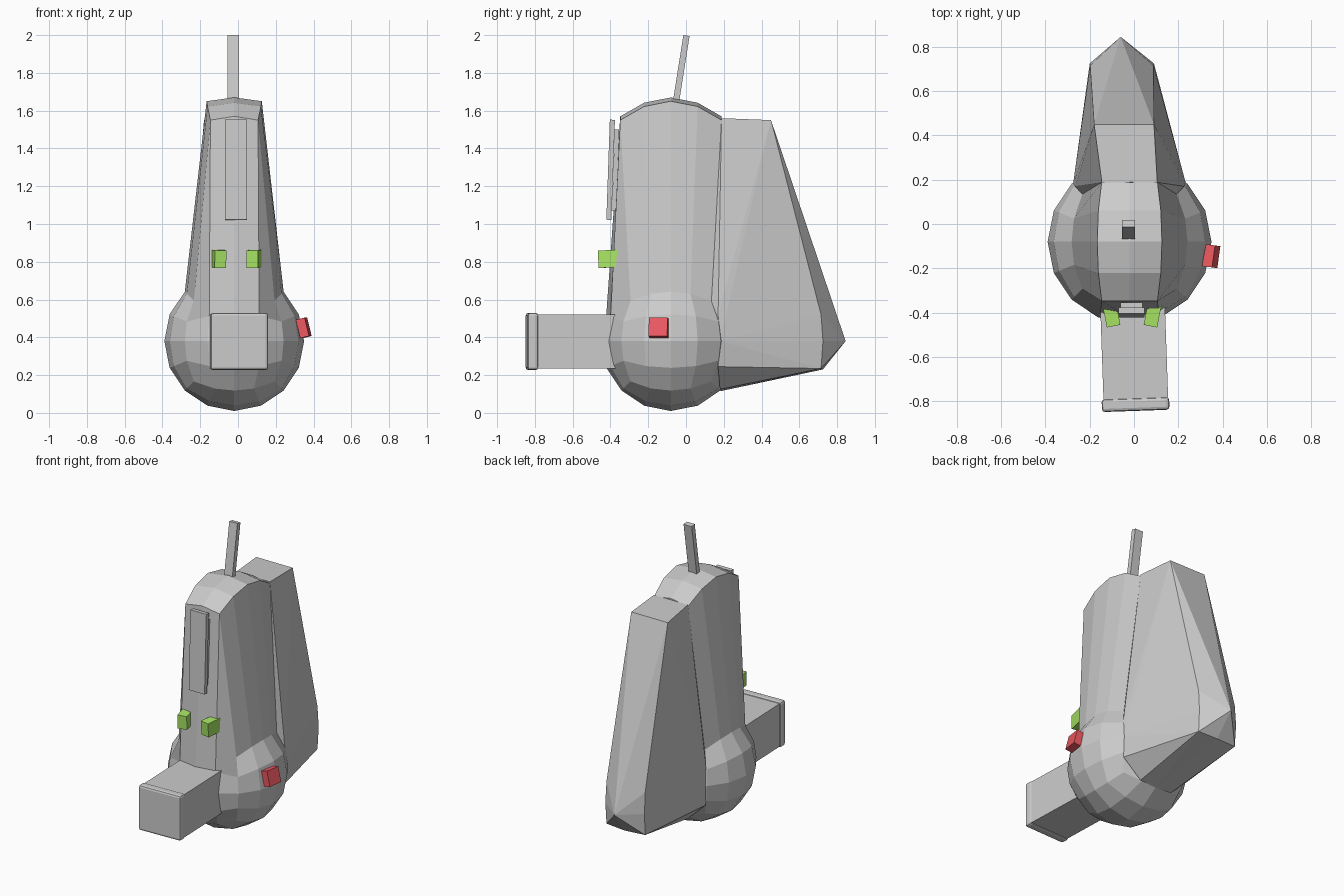
import bpy, bmesh
from math import tan, pi, radians
from mathutils import Vector, Matrix, Euler

if "Cube" in bpy.data.objects:
    bpy.data.objects.remove(bpy.data.objects["Cube"])


def finish(bm, name, color=None):
    bmesh.ops.recalc_face_normals(bm, faces=bm.faces[:])
    mesh = bpy.data.meshes.new(name)
    bm.to_mesh(mesh)
    bm.free()
    obj = bpy.data.objects.new(name, mesh)
    bpy.context.collection.objects.link(obj)
    if color:
        mat = bpy.data.materials.new(name + "_colour")
        mat.diffuse_color = (*color, 1)
        mat.use_nodes = True
        mat.node_tree.nodes["Principled BSDF"].inputs["Base Color"].default_value = mat.diffuse_color
        mesh.materials.append(mat)
    return obj


def box(name, center, size, rot=(0, 0, 0), color=None, bevel=0):
    bm = bmesh.new()
    bmesh.ops.create_cube(bm, size=1)
    for v in bm.verts:
        v.co = Vector(a * b for a, b in zip(v.co, size))
    if bevel:
        bmesh.ops.bevel(bm, geom=bm.edges[:], offset=bevel, segments=2,
                        profile=0.5, affect='EDGES')
    turn = Euler([radians(a) for a in rot]).to_matrix().to_4x4()
    bm.transform(Matrix.Translation(center) @ turn)
    return finish(bm, name, color)


# Body: cube sphere whose two middle top columns are pulled up into a tall head
R, CENTER, RAISE = 0.37, Vector((-0.02, -0.08, 0.38)), 0.92
bm = bmesh.new()
bmesh.ops.create_cube(bm, size=4)
bmesh.ops.subdivide_edges(bm, edges=bm.edges[:], cuts=3, use_grid_fill=True)
for v in bm.verts:
    i, j, k = (round(c) for c in v.co)
    p = Vector(tan(n * pi / 8) for n in (i, j, k)).normalized() * R
    if k == 2 and abs(i) < 2:
        p.x = i * (0.146 - 0.005 * j * j)
        p.y = (0, 0.142, 0.268)[abs(j)] * (1 if j > 0 else -1)
        p.z = (0.37, 0.342, 0.27)[abs(j)] - 0.02 * abs(i) + RAISE
    v.co = p + CENTER
finish(bm, "body")

# Rear fin: convex wedge from the back of the body to a low pointed tip
bm = bmesh.new()
half = [(0.125, 0.188, 1.56, -0.02), (0.135, 0.45, 1.55, -0.045),
        (0.143, 0.715, 0.52, -0.055), (0.145, 0.725, 0.38, -0.055),
        (0.143, 0.715, 0.235, -0.055), (0.255, 0.18, 0.38, -0.02),
        (0.245, 0.17, 0.52, -0.02), (0.245, 0.17, 0.245, -0.02),
        (0.21, 0.13, 0.59, -0.02), (0.12, 0.18, 0.125, -0.02)]
for x, y, z, cx in half:
    for s in (-1, 1):
        bm.verts.new((cx + s * x, y, z))
for p in [(-0.06, 0.845, 0.38), (-0.05, 0.725, 0.525), (-0.05, 0.725, 0.23),
          (-0.02, 0.182, 0.115)]:
    bm.verts.new(p)
hull = bmesh.ops.convex_hull(bm, input=bm.verts[:])
bmesh.ops.delete(bm, geom=[v for v in bm.verts if not v.link_faces], context='VERTS')
finish(bm, "rear_fin")

# Snout with a slightly wider rounded end cap
box("snout", (0.0, -0.555, 0.378), (0.292, 0.49, 0.287), (0, 0, 2))
box("snout_cap", (0.007, -0.815, 0.378), (0.305, 0.058, 0.302), (0, 0, 2), bevel=0.014)

# Front panel: outer plate on a thinner backing plate
box("front_plate", (-0.011, -0.399, 1.287), (0.117, 0.027, 0.53), (-2, 0, 0))
box("front_plate_backing", (-0.011, -0.373, 1.285), (0.1, 0.024, 0.43), (-2, 0, 0))

# Antenna leaning backwards
box("antenna", (-0.025, -0.028, 1.805), (0.06, 0.033, 0.39), (-9, 0, 0))

# Two green eyes turned slightly inwards
for side, x in (("left", -0.104), ("right", 0.086)):
    box("eye_" + side, (x, -0.4, 0.816), (0.062, 0.12, 0.092),
        (3, 0, 11 if x < 0 else -11), (0.4, 0.8, 0.13))

# Red side button
box("side_button", (0.348, -0.145, 0.45), (0.048, 0.1, 0.1), (0, -14, -8),
    (0.85, 0.1, 0.12))
